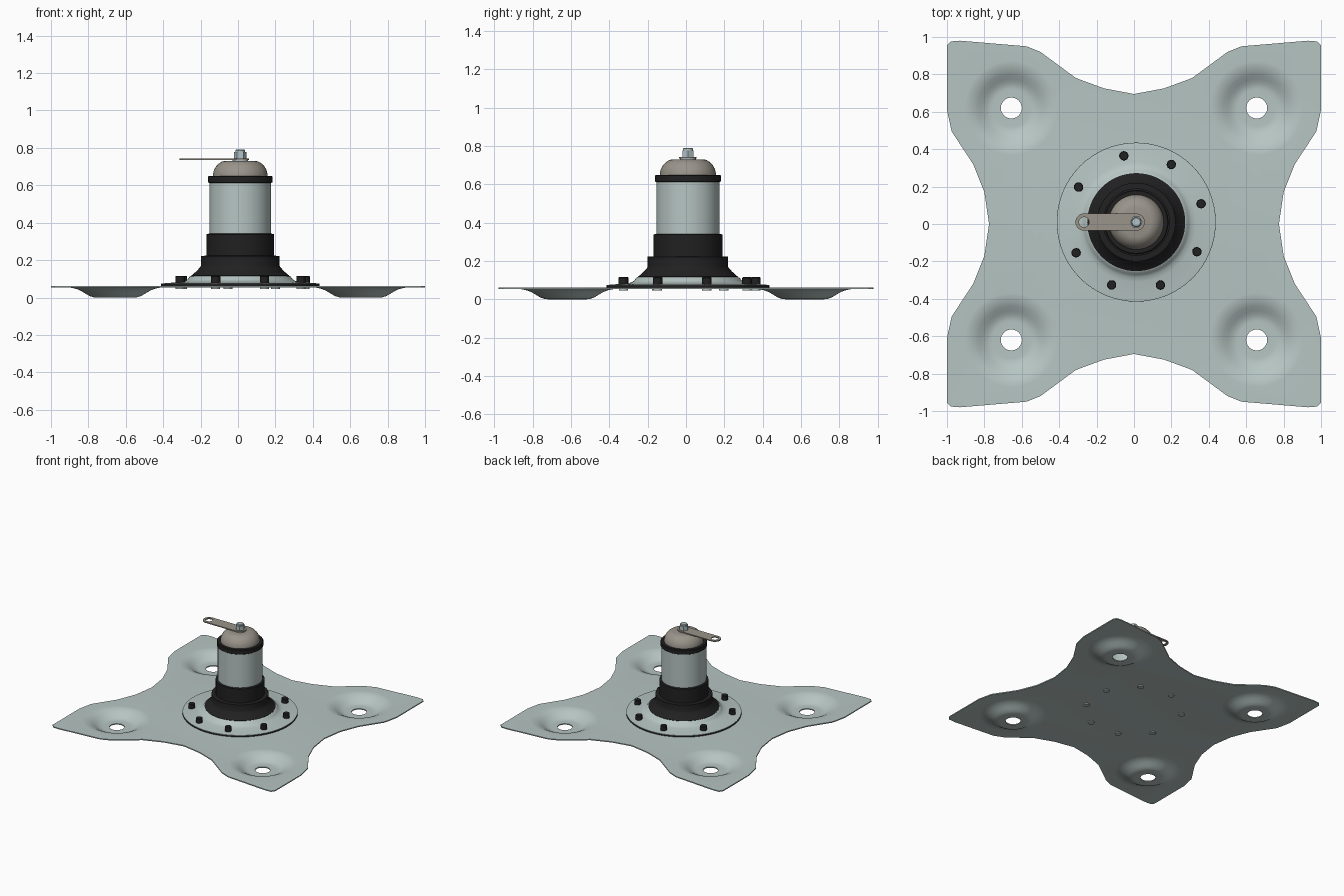
import bpy, bmesh, math
from mathutils import Vector

if "Cube" in bpy.data.objects:
    bpy.data.objects.remove(bpy.data.objects["Cube"])

CX, CY = 0.012, 0.01          # axis of the post


def material(name, rgb):
    m = bpy.data.materials.new(name)
    m.diffuse_color = (*rgb, 1)
    m.use_nodes = True
    m.node_tree.nodes["Principled BSDF"].inputs["Base Color"].default_value = m.diffuse_color
    return m


PALE = material("pale grey green", (0.47, 0.56, 0.54))
BLACK = material("black rubber", (0.015, 0.015, 0.015))
TAN = material("warm grey", (0.32, 0.295, 0.255))
STEEL = material("light steel", (0.45, 0.55, 0.57))


def finish(bm, name, mat):
    bmesh.ops.recalc_face_normals(bm, faces=bm.faces[:])
    me = bpy.data.meshes.new(name)
    bm.to_mesh(me)
    bm.free()
    me.materials.append(mat)
    ob = bpy.data.objects.new(name, me)
    bpy.context.collection.objects.link(ob)
    return ob


def add_rings(bm, profile, x, y, segs):
    """Revolve (radius, z) points about a vertical axis; returns the vertex rings."""
    rings = [[bm.verts.new((x + r * math.cos(2 * math.pi * i / segs),
                            y + r * math.sin(2 * math.pi * i / segs), z))
              for i in range(segs)] for r, z in profile]
    for a, b in zip(rings, rings[1:]):
        for i in range(segs):
            j = (i + 1) % segs
            bm.faces.new((a[i], a[j], b[j], b[i]))
    return rings


def lathe(name, profile, mat, x=CX, y=CY, segs=64):
    bm = bmesh.new()
    rings = add_rings(bm, profile, x, y, segs)
    bm.faces.new(rings[0])
    bm.faces.new(rings[-1])
    return finish(bm, name, mat)


def loop_edges(bm, verts):
    out = []
    for a, b in zip(verts, verts[1:] + verts[:1]):
        out.append(bm.edges.get((a, b)) or bm.edges.new((a, b)))
    return out


def sheet(bm, edges, thickness, name, mat):
    """Fill the flat area between edge loops, then thicken everything upward."""
    bmesh.ops.triangle_fill(bm, use_beauty=True, edges=edges, normal=(0, 0, 1))
    ext = bmesh.ops.extrude_face_region(bm, geom=bm.faces[:], use_keep_orig=True)
    moved = [v for v in ext["geom"] if isinstance(v, bmesh.types.BMVert)]
    bmesh.ops.translate(bm, verts=moved, vec=(0, 0, thickness))
    return finish(bm, name, mat)


# Base plate: four-cornered outline with scooped sides and a dished foot per corner
T, ZP = 0.008, 0.053
quarter = [(0, .695), (.16, .725), (.31, .78), (.50, .92), (.575, .95), (.93, .98),
           (.98, .976), (1, .955), (1, .61), (.975, .495), (.86, .32), (.80, .17), (.775, 0)]
q2 = [(x, -y) for x, y in quarter[::-1]]
half = quarter + q2[1:]
outline = half + [(-x, y) for x, y in half[::-1]][1:-1]
dish = [(.25, ZP), (.235, .052), (.205, .045), (.18, .033), (.155, .018),
        (.135, .007), (.115, .001), (.10, 0), (.056, 0)]
bm = bmesh.new()
edges = loop_edges(bm, [bm.verts.new((x, y, ZP)) for x, y in outline])
for sx in (-1, 1):
    for sy in (-1, 1):
        rings = add_rings(bm, dish, sx * .656, sy * .62, 40)
        edges += loop_edges(bm, rings[0])
sheet(bm, edges, T, "base_plate", PALE)

# Gasket and flange
lathe("flange_gasket", [(.425, .060), (.425, .071)], BLACK)
lathe("flange", [(.42, .070), (.424, .071), (.424, .074), (.40, .077), (.32, .082), (.295, .088),
                 (.28, .098), (.27, .112), (.255, .118)], PALE)

# Rubber boot
lathe("boot", [(.26, .112), (.262, .118), (.25, .126), (.228, .147), (.214, .163), (.21, .17),
               (.21, .222), (.18, .224), (.18, .338), (.17, .341)], BLACK)

# Post, collar and domed cap
lathe("post", [(.165, .33), (.165, .62)], PALE)
lathe("collar", [(.166, .612), (.172, .616), (.172, .646), (.167, .65)], BLACK)
dome = [(.147, .64), (.146, .66), (.141, .68), (.130, .70), (.115, .716), (.097, .727), (.08, .731)]
lathe("dome_cap", dome, TAN)

# Terminal nut and stud
lathe("terminal_washer", [(.042, .729), (.042, .736)], STEEL, segs=32)
lathe("terminal_nut", [(.034, .74), (.034, .777)], STEEL, segs=6)
lathe("terminal_stud", [(.026, .77), (.026, .786), (.022, .79)], STEEL, segs=24)

# Contact arm: rounded strip with an eyelet at its free end
HX, R, ZA = -0.267, 0.046, 0.735
n = 20
arc = [math.pi / 2 + math.pi * i / n for i in range(n + 1)]
pts = [(HX + R * math.cos(a), CY + R * math.sin(a)) for a in arc]
pts += [(CX - R * math.cos(a), CY - R * math.sin(a)) for a in arc]
bm = bmesh.new()
edges = loop_edges(bm, [bm.verts.new((x, y, ZA)) for x, y in pts])
hole = add_rings(bm, [(.027, ZA)], HX, CY, 32)[0]
edges += loop_edges(bm, hole)
sheet(bm, edges, .008, "contact_arm", TAN)

# Flange bolts with nuts under the plate
for k, deg in enumerate((100.6, 58.7, 15.8, -26, -69, -111.4, -153, 148.7), 1):
    a = math.radians(deg)
    x, y = CX + .361 * math.cos(a), CY + .361 * math.sin(a)
    lathe(f"flange_bolt_{k}", [(.025, .07), (.025, .112), (.022, .115)], BLACK, x, y, 16)
    lathe(f"under_nut_{k}", [(.024, .046), (.024, .056)], PALE, x, y, 16)

# Smooth shading with sharp edges kept
for ob in bpy.context.scene.objects:
    ob.select_set(True)
    bpy.context.view_layer.objects.active = ob
bpy.ops.object.shade_smooth_by_angle(angle=math.radians(35))
